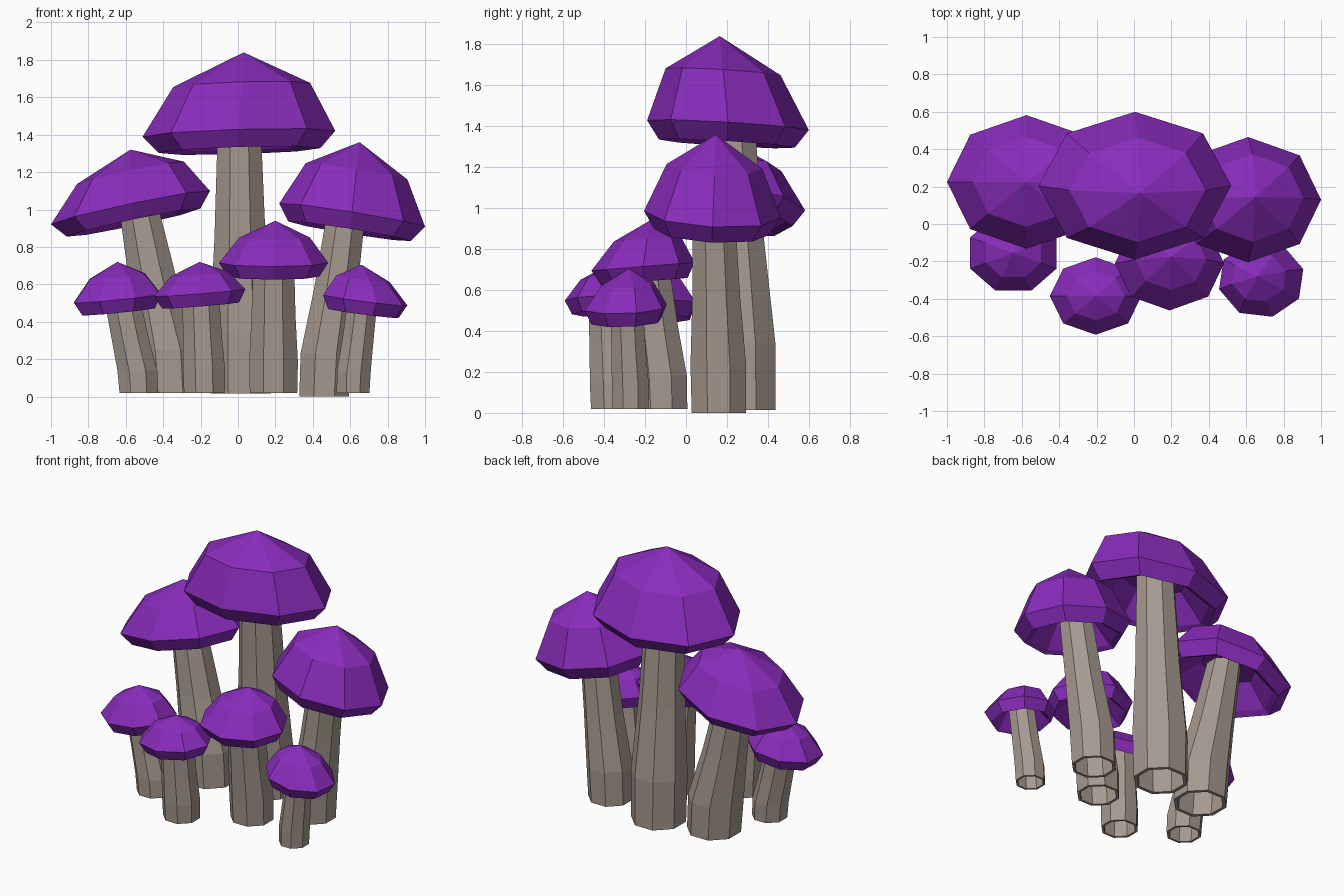
import bpy, bmesh, math
from mathutils import Vector

if "Cube" in bpy.data.objects:
    bpy.data.objects.remove(bpy.data.objects["Cube"])

SIDES = 8


def material(name, rgb):
    m = bpy.data.materials.new(name)
    m.diffuse_color = (*rgb, 1)
    m.use_nodes = True
    m.node_tree.nodes["Principled BSDF"].inputs["Base Color"].default_value = m.diffuse_color
    return m


PURPLE = material("cap purple", (0.25, 0.025, 0.5))
STONE = material("stem grey brown", (0.38, 0.32, 0.275))


def ring(bm, centre, rx, ry, tilt=(0, 0), phase=0):
    """Ring of vertices, sloped by tilt = (dz/dx, dz/dy)."""
    out = []
    for i in range(SIDES):
        a = math.radians(phase) + math.tau * i / SIDES
        dx, dy = rx * math.cos(a), ry * math.sin(a)
        offset = Vector((dx, dy, tilt[0] * dx + tilt[1] * dy))
        out.append(bm.verts.new(centre + offset))
    return out


def loft(bm, rings):
    for a, b in zip(rings, rings[1:]):
        for i in range(SIDES):
            j = (i + 1) % SIDES
            bm.faces.new((a[i], a[j], b[j], b[i]))


def fan(bm, r, point):
    v = bm.verts.new(point)
    for i in range(SIDES):
        bm.faces.new((r[i], r[(i + 1) % SIDES], v))


def finish(bm, name, mat):
    bmesh.ops.recalc_face_normals(bm, faces=bm.faces)
    me = bpy.data.meshes.new(name)
    bm.to_mesh(me)
    bm.free()
    me.materials.append(mat)
    bpy.context.collection.objects.link(bpy.data.objects.new(name, me))


def mushroom(name, rim, size, height, tilt, base, radius, taper=0.9, lean=(0, 0), phase=0):
    rim, base = Vector(rim), Vector(base)
    up = Vector((0, 0, 1))

    # cap: faceted dome, turned-in lip, hollow underside
    bm = bmesh.new()
    apex = rim + Vector((*lean, height))
    lip = 0.055 + 0.08 * height
    low = rim + lip * Vector((*tilt, -1))
    ceiling = rim + up * height * 0.2
    specs = [(rim.lerp(apex, 0.6), 0.58 + 0.3 * height), (rim, 1),
             (low, 0.84), (low + up * 0.02, 0.75), (ceiling, 0.42)]
    rings = [ring(bm, c, size[0] * k, size[1] * k, tilt, phase) for c, k in specs]
    loft(bm, rings)
    fan(bm, rings[0], apex)
    fan(bm, rings[-1], ceiling)
    finish(bm, name + "_cap", PURPLE)

    # stem: hollow leaning tube, widest low down, narrowing into the cap
    bm = bmesh.new()
    outer, inner = [], []
    for t, sway, k in [(0, 0, 1), (0.22, 0.07, 1.03),
                       (0.55, 0.42, 0.5 + taper / 2), (1, 0.85, taper)]:
        c = base.lerp(rim, sway)
        c.z = base.z + t * (ceiling.z - base.z)
        r = radius * k
        outer.append(ring(bm, c, r, r, phase=22.5))
        inner.append(ring(bm, c, r * 0.86, r * 0.86, phase=22.5))
    loft(bm, outer[::-1] + inner)
    finish(bm, name + "_stem", STONE)


# three large mushrooms at the back
mushroom("tall_centre", (0.005, 0.205, 1.405), (0.515, 0.395), 0.435, (0.03, -0.06),
         (0.015, 0.275, 0.015), 0.175, 0.7, lean=(0.025, -0.04))
mushroom("back_left", (-0.575, 0.225, 1.01), (0.425, 0.357), 0.31, (0.21, -0.06),
         (-0.36, 0.21, 0.02), 0.172, 0.64)
mushroom("back_right", (0.61, 0.13, 0.97), (0.39, 0.335), 0.39, (-0.16, -0.05),
         (0.46, 0.16, 0), 0.143, 0.76, lean=(0.04, 0.015))

# four small mushrooms at the front
mushroom("small_left", (-0.645, -0.155, 0.525), (0.25, 0.218), 0.195, (0.1, 0.04),
         (-0.53, -0.15, 0.02), 0.112, 0.92, phase=22.5)
mushroom("front_left", (-0.205, -0.385, 0.555), (0.245, 0.207), 0.165, (0.08, 0.03),
         (-0.18, -0.355, 0.02), 0.118)
mushroom("front_centre", (0.19, -0.21, 0.715), (0.292, 0.252), 0.225, (0, 0.08),
         (0.19, -0.12, 0.02), 0.137, 0.86, lean=(0.01, 0.035))
mushroom("front_right", (0.68, -0.295, 0.515), (0.233, 0.208), 0.19, (-0.13, 0.04),
         (0.615, -0.27, 0.02), 0.095, lean=(-0.02, 0.015), phase=15)
